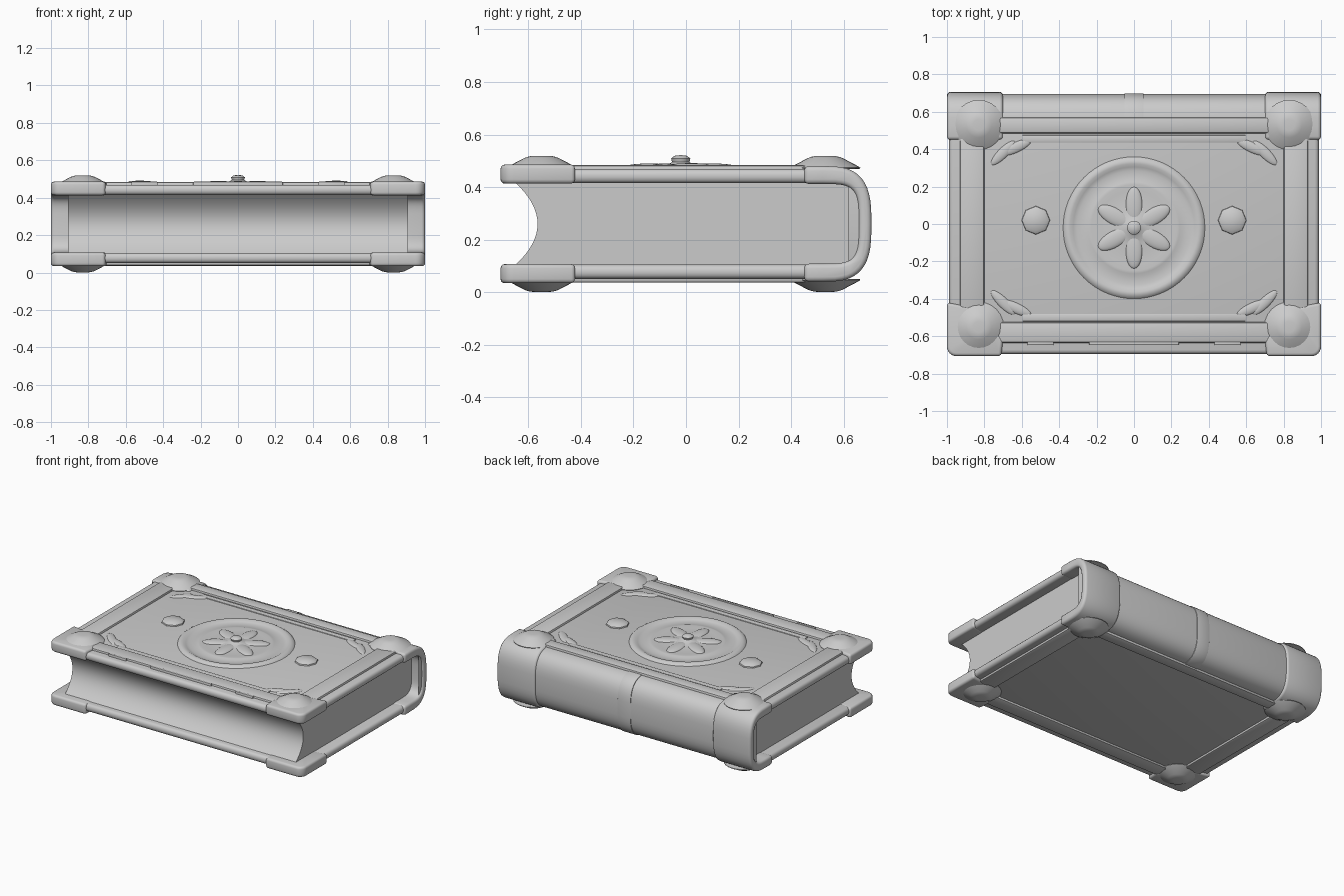
import bpy, bmesh
from math import pi, sin, cos, radians
from mathutils import Matrix

if "Cube" in bpy.data.objects:
    bpy.data.objects.remove(bpy.data.objects["Cube"])

MID = 0.26  # mid height of the book; boards mirror about it


def finish(name, bm, bevel=0.0, segs=3, angle=40):
    bmesh.ops.recalc_face_normals(bm, faces=bm.faces)
    if bevel:
        sharp = [e for e in bm.edges if e.calc_face_angle(0) > radians(angle)]
        bmesh.ops.bevel(bm, geom=sharp, offset=bevel, segments=segs, profile=0.5,
                        affect='EDGES', clamp_overlap=True)
    me = bpy.data.meshes.new(name)
    bm.to_mesh(me)
    bm.free()
    ob = bpy.data.objects.new(name, me)
    bpy.context.collection.objects.link(ob)
    bpy.ops.object.select_all(action='DESELECT')
    ob.select_set(True)
    bpy.context.view_layer.objects.active = ob
    bpy.ops.object.shade_smooth_by_angle(angle=radians(40))
    return ob


def prism(name, pts, vec, bevel=0.0, segs=3):
    """Closed 3D outline extruded along vec."""
    bm = bmesh.new()
    f = bm.faces.new([bm.verts.new(p) for p in pts])
    r = bmesh.ops.extrude_face_region(bm, geom=[f])
    bmesh.ops.translate(bm, vec=vec, verts=[v for v in r['geom'] if isinstance(v, bmesh.types.BMVert)])
    return finish(name, bm, bevel, segs)


def box(name, x0, x1, y0, y1, z0, z1, bevel):
    return prism(name, [(x0, y0, z0), (x1, y0, z0), (x1, y1, z0), (x0, y1, z0)],
                 (0, 0, z1 - z0), bevel, 2)


def arc(a, b, n, c=0.52, steps=24):
    """Squarish half round of the spine, bottom to top, in y-z."""
    out = []
    for i in range(steps + 1):
        t = -pi / 2 + pi * i / steps
        s = sin(t)
        out.append((c + a * max(cos(t), 0) ** (2 / n),
                    MID + b * (1 if s > 0 else -1) * abs(s) ** (2 / n)))
    return out


def c_shape(name, x0, x1, y_front, grow, bevel):
    outer = arc(0.175 + grow, 0.209 + grow, 3)
    inner = arc(0.14 - grow * 0.3, 0.155 - grow * 0.3, 4)
    prof = [(y_front, outer[0][1])] + outer + [(y_front, outer[-1][1]), (y_front, inner[-1][1])]
    prof += inner[::-1] + [(y_front, inner[0][1])]
    return prism(name, [(x0, y, z) for y, z in prof], (x1 - x0, 0, 0), bevel)


def mound(name, x, y, z, sx, sy, sz, rot=0):
    bm = bmesh.new()
    m = Matrix.Translation((x, y, z)) @ Matrix.Rotation(rot, 4, 'Z') @ Matrix.Diagonal((sx, sy, sz, 1))
    bmesh.ops.create_uvsphere(bm, u_segments=24, v_segments=12, radius=1, matrix=m)
    return finish(name, bm)


def lathe(name, prof, x, y, steps):
    bm = bmesh.new()
    vs = [bm.verts.new((r, 0, z)) for r, z in prof]
    es = [bm.edges.new(p) for p in zip(vs, vs[1:])]
    bmesh.ops.spin(bm, geom=vs + es, axis=(0, 0, 1), cent=(0, 0, 0), angle=2 * pi, steps=steps)
    bmesh.ops.remove_doubles(bm, verts=bm.verts, dist=1e-4)
    bmesh.ops.translate(bm, vec=(x, y, 0), verts=bm.verts)
    return finish(name, bm)


# Cover: both boards and the spine in one wrap
c_shape("cover", -0.988, 0.988, -0.695, 0, 0.022)

# Page block with a hollow fore edge
fore = [(-0.565 - 0.085 * t * t, MID + 0.157 * t) for t in [1 - i / 8 for i in range(17)]]
pages = arc(0.138, 0.157, 4) + fore
prism("pages", [(-0.91, y, z) for y, z in pages], (1.82, 0, 0))

# Raised band at the middle of the spine
c_shape("spine_middle_band", -0.05, 0.05, 0.56, 0.004, 0.003)

for sx in (-1, 1):
    # Bands wrapping the spine ends
    c_shape("spine_end_band", *sorted((sx * 0.70, sx)), 0.45, 0.011, 0.018)
    for s in (-1, 1):
        zf = lambda h: MID + s * h
        # Fore corner caps, with a diagonal inner side
        o = [(1, -0.60)]
        o += [(0.95 + 0.05 * cos(-k * pi / 12), -0.656 + 0.05 * sin(-k * pi / 12)) for k in range(7)]
        o += [(0.71, -0.706), (0.70, -0.62), (0.76, -0.53), (0.84, -0.45), (1, -0.42)]
        prism("corner_cap", [(sx * x, y, zf(0.153)) for x, y in o], (0, 0, s * 0.073), 0.016)
        # Bosses on all four corners of each board
        for cy in (-0.55, 0.53):
            bm = bmesh.new()
            m = Matrix.Translation((sx * 0.83, cy, zf(0.234))) @ Matrix.Diagonal((1, 1, s, 1))
            bmesh.ops.create_cone(bm, cap_ends=True, segments=24, radius1=0.145, radius2=0.05,
                                  depth=0.05, matrix=m)
            finish("corner_boss", bm, 0.02, 3, 20)

# Raised border on both boards
for s in (-1, 1):
    z0, z1 = sorted((MID + s * 0.19, MID + s * 0.224))
    for y0, y1 in ((-0.635, -0.525), (0.485, 0.57)):
        box("border_long", -0.84, 0.84, y0, y1, z0, z1, 0.012)
    for sx in (-1, 1):
        x0, x1 = sorted((sx * 0.80, sx * 0.93))
        box("border_short", x0, x1, -0.58, 0.54, z0, z1, 0.012)

# Thin ridges and leaf ornaments on the front board
for x0, x1 in ((-0.57, -0.43), (-0.24, 0.24), (0.43, 0.57)):
    box("border_ridge", x0, x1, -0.648, -0.630, 0.45, 0.486, 0.005)
for y in (-0.50, 0.455):
    box("inner_ridge", -0.6, 0.6, y - 0.02, y + 0.02, 0.44, 0.475, 0.006)
for sx in (-1, 1):
    for sy in (-1, 1):
        for k, (dx, dy) in enumerate(((0.70, 0.40), (0.63, 0.43))):
            mound("corner_leaf", sx * dx, sy * dy - 0.02, 0.466, 0.09, 0.028, 0.013,
                  -sx * sy * radians(45 - 20 * k) + (pi if sx < 0 else 0))

# Medallion: outer ring, sunken channel, inner disc and centre knob
CY = -0.02
lathe("medallion", [(0.385, 0.462), (0.375, 0.474), (0.36, 0.483), (0.342, 0.484), (0.325, 0.475),
                    (0.305, 0.470), (0.26, 0.471), (0.245, 0.476), (0.23, 0.478), (0.20, 0.474),
                    (0.10, 0.480), (0.045, 0.488), (0.033, 0.496), (0.037, 0.509), (0.024, 0.519),
                    (0, 0.522)], 0, CY, 64)
for i in range(6):
    a = pi / 6 + i * pi / 3
    mound("medallion_petal", 0.12 * cos(a), CY + 0.12 * sin(a), 0.474, 0.10, 0.045, 0.016, a)

# Eight-sided studs either side of the medallion
for sx in (-1, 1):
    lathe("stud", [(0.078, 0.462), (0.074, 0.477), (0.056, 0.489), (0, 0.492)], sx * 0.525, 0.02, 8)
